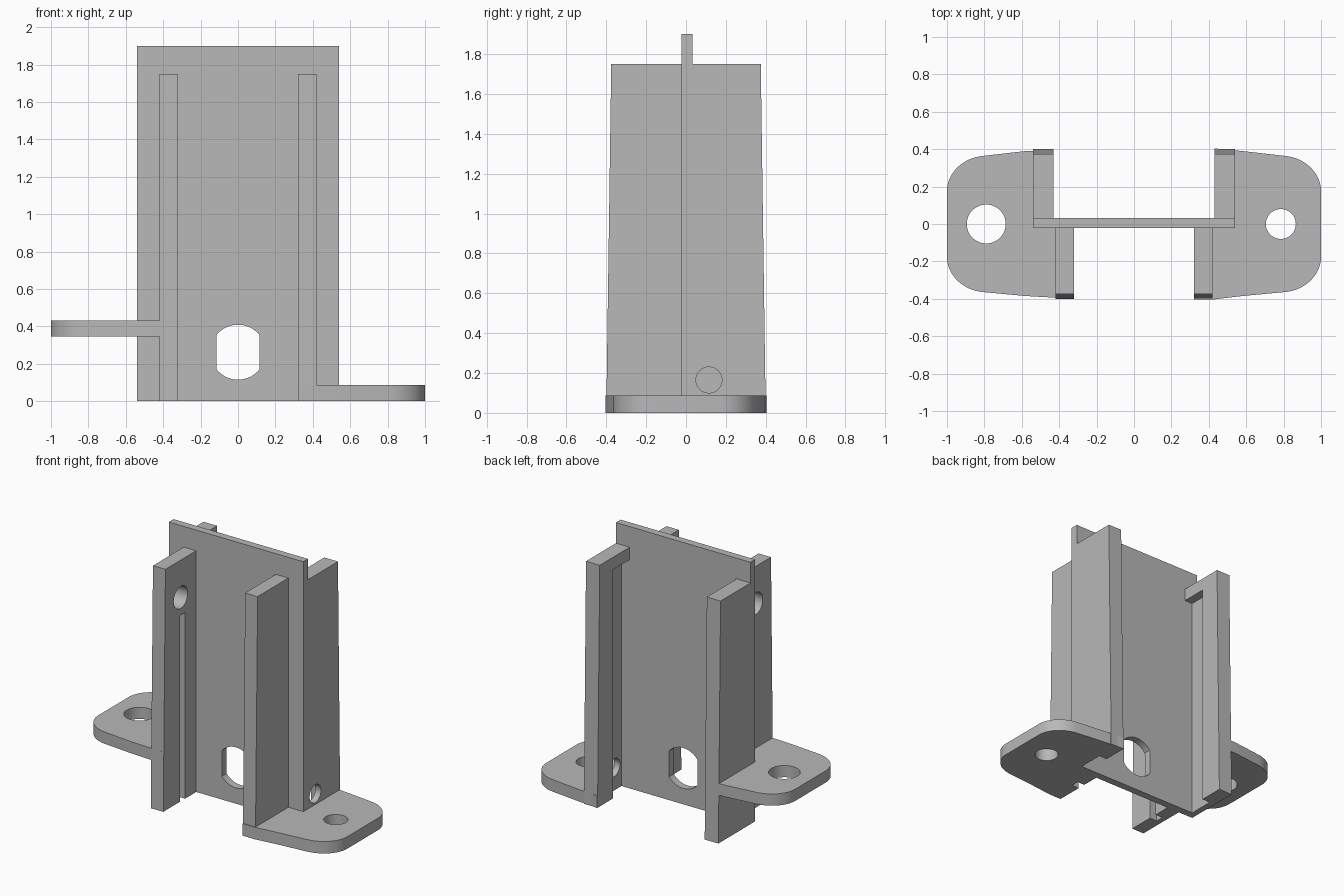
import bpy, bmesh, math

if "Cube" in bpy.data.objects:
    bpy.data.objects.remove(bpy.data.objects["Cube"], do_unlink=True)

grey = bpy.data.materials.new("plain grey")
grey.use_nodes = True
COLOR = (0.48, 0.48, 0.48, 1)
grey.diffuse_color = COLOR
grey.node_tree.nodes["Principled BSDF"].inputs["Base Color"].default_value = COLOR


def prism(name, outline, axis, low, high):
    """Extrude a closed outline along the x, y or z axis."""
    place = {"x": lambda a, b, c: (c, a, b),
             "y": lambda a, b, c: (a, c, b),
             "z": lambda a, b, c: (a, b, c)}[axis]
    bm = bmesh.new()
    rings = [[bm.verts.new(place(a, b, c)) for a, b in outline] for c in (low, high)]
    bm.faces.new(rings[0])
    bm.faces.new(rings[1])
    n = len(outline)
    for i in range(n):
        j = (i + 1) % n
        bm.faces.new((rings[0][i], rings[0][j], rings[1][j], rings[1][i]))
    bmesh.ops.recalc_face_normals(bm, faces=bm.faces)
    mesh = bpy.data.meshes.new(name)
    bm.to_mesh(mesh)
    bm.free()
    mesh.materials.append(grey)
    obj = bpy.data.objects.new(name, mesh)
    bpy.context.collection.objects.link(obj)
    return obj


def rect(a0, a1, b0, b1):
    return [(a0, b0), (a1, b0), (a1, b1), (a0, b1)]


def circle(a, b, r, n=48):
    return [(a + r * math.cos(math.tau * i / n), b + r * math.sin(math.tau * i / n))
            for i in range(n)]


def cut(obj, cutter):
    """Subtract the cutter, then remove it."""
    mod = obj.modifiers.new("cut", "BOOLEAN")
    mod.operation = "DIFFERENCE"
    mod.solver = "EXACT"
    mod.object = cutter
    bpy.context.view_layer.objects.active = obj
    bpy.ops.object.modifier_apply(modifier=mod.name)
    bpy.data.objects.remove(cutter, do_unlink=True)


def smooth(obj):
    bpy.ops.object.select_all(action="DESELECT")
    obj.select_set(True)
    bpy.context.view_layer.objects.active = obj
    bpy.ops.object.shade_smooth_by_angle(angle=math.radians(25))


# Central upright plate with a flat-sided round opening
plate = prism("center_plate", rect(-0.54, 0.54, 0, 1.9), "y", -0.022, 0.032)
opening = [(max(-0.115, min(0.115, x)), z) for x, z in circle(0, 0.262, 0.147, 64)]
opening = [p for i, p in enumerate(opening)
           if not (abs(p[0]) == 0.115 and opening[i - 1][0] == p[0]
                   and opening[(i + 1) % 64][0] == p[0])]
cut(plate, prism("opening_cutter", opening, "y", -0.2, 0.2))
smooth(plate)

# Four tapered ribs: narrow slots in the front pair, deep rebates in the back pair
for side, s in (("left", 1), ("right", -1)):
    front = prism("front_rib_" + side,
                  [(-0.01, 0), (-0.01, 1.75), (-0.375, 1.75), (-0.4, 0)],
                  "x", *sorted((s * 0.32, s * 0.42)))
    cut(front, prism("slot_cutter", rect(-0.21, -0.15, -0.1, 1.35),
                     "x", *sorted((s * 0.2, s * 0.38))))
    if s < 0:
        cut(front, prism("hole_cutter", circle(-0.2, 1.48, 0.08), "x", -0.6, -0.2))
    smooth(front)

    back = prism("back_rib_" + side,
                 [(0.02, 0), (0.02, 1.75), (0.375, 1.75), (0.4, 0)],
                 "x", *sorted((s * 0.43, s * 0.54)))
    cut(back, prism("rebate_cutter", rect(-0.1, 0.22, -0.1, 1.66),
                    "x", *sorted((s * 0.3, s * 0.495))))
    if s > 0:
        cut(back, prism("hole_cutter", circle(0.115, 0.165, 0.065), "x", 0.3, 0.7))
    smooth(back)


# Mounting feet with rounded outer corners and a bolt hole
def foot(name, s, low, high, depth, hole_x, hole_r):
    corner = []
    for i in range(13):
        t = math.radians(8 + 82 * i / 12)
        corner.append((0.785 + 0.215 * math.sin(t), 0.175 + 0.19 * math.cos(t)))
    outline = [(0.43, depth), (0.58, 0.39)] + corner
    outline += [(x, -y) for x, y in reversed(corner)]
    outline += [(0.58, -0.385), (0.42, -depth), (0.32, -depth), (0.32, -0.21),
                (0.42, -0.21), (0.42, 0), (0.495, 0), (0.495, 0.22), (0.43, 0.22)]
    obj = prism(name, [(s * x, y) for x, y in outline], "z", low, high)
    cut(obj, prism("bolt_cutter", circle(s * hole_x, 0, hole_r), "z", low - 0.1, high + 0.1))
    smooth(obj)


foot("foot_left", 1, 0, 0.087, 0.404, 0.785, 0.08)
foot("foot_right", -1, 0.347, 0.432, 0.394, 0.79, 0.104)
